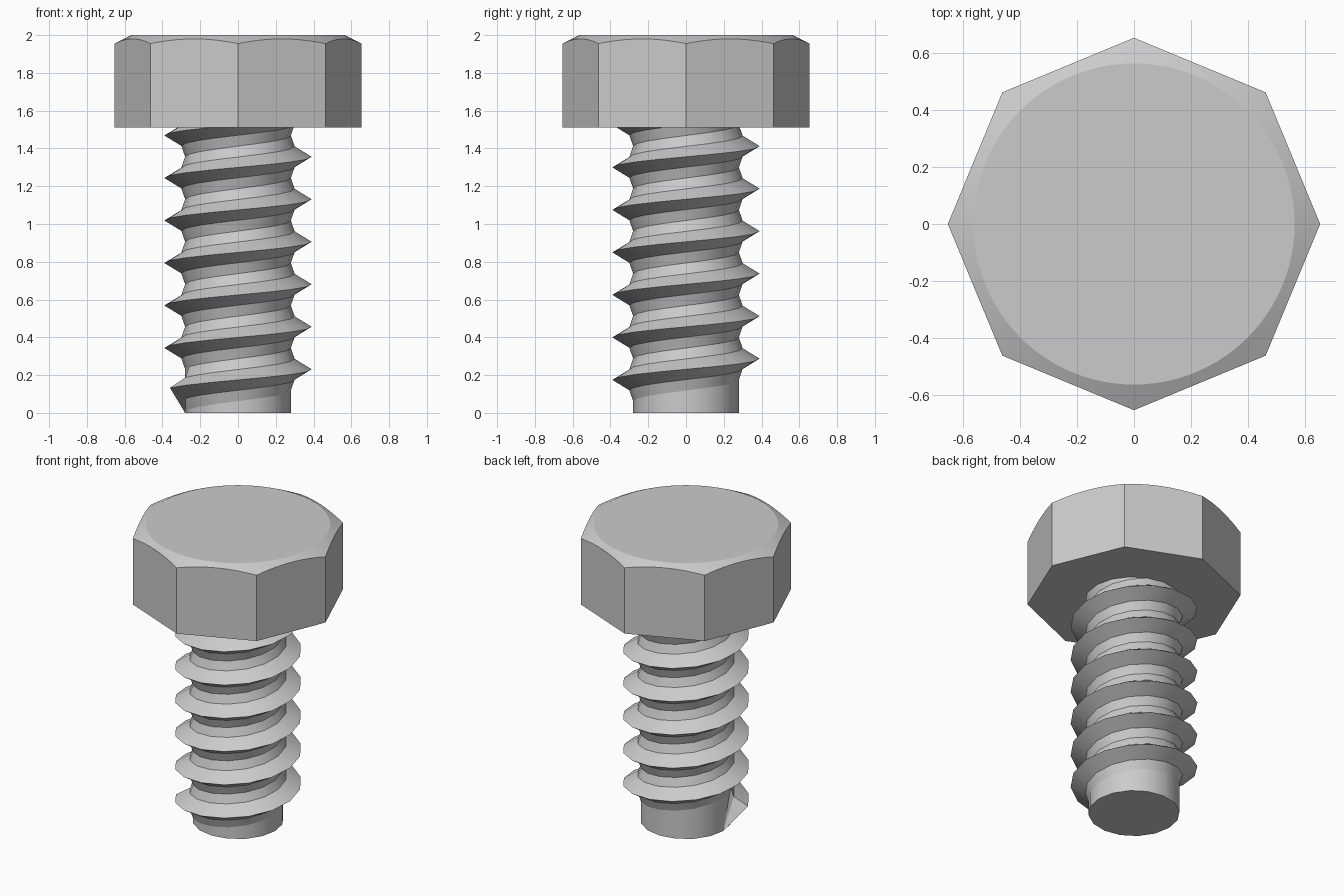
import bpy
import bmesh
from math import sin, cos, pi, radians

if "Cube" in bpy.data.objects:
    bpy.data.objects.remove(bpy.data.objects["Cube"])

CORE, CREST, PITCH, SEG = 0.28, 0.39, 0.225, 16
HEAD_R, TOP_R, HEAD_Z, TOP_Z = 0.655, 0.565, 1.51, 2.0


def ring_point(r, a, z):
    return (r * cos(a), r * sin(a), z)


def finish(name, bm, angle):
    bmesh.ops.remove_doubles(bm, verts=bm.verts, dist=1e-5)
    bmesh.ops.recalc_face_normals(bm, faces=bm.faces)
    me = bpy.data.meshes.new(name)
    bm.to_mesh(me)
    bm.free()
    ob = bpy.data.objects.new(name, me)
    bpy.context.collection.objects.link(ob)
    me.shade_smooth()
    me.set_sharp_from_angle(angle=radians(angle))
    return ob


def loft(bm, rows, closed):
    """Skin quads between successive rows of points."""
    vs = [[bm.verts.new(p) for p in row] for row in rows]
    n = len(vs[0])
    for a, b in zip(vs, vs[1:]):
        for j in range(n if closed else n - 1):
            k = (j + 1) % n
            bm.faces.new((a[j], a[k], b[k], b[j]))
    return vs


# Octagonal head with a conical chamfer on top
bm = bmesh.new()
N = 96
angles = [2 * pi * i / N for i in range(N)]


def octagon_radius(a):
    return HEAD_R * cos(pi / 8) / cos(a % (pi / 4) - pi / 8)


bottom = [ring_point(octagon_radius(a), a, HEAD_Z) for a in angles]
shoulder = [ring_point(octagon_radius(a), a, TOP_Z - 0.5 * (octagon_radius(a) - TOP_R))
            for a in angles]
top = [ring_point(TOP_R, a, TOP_Z) for a in angles]
rows = loft(bm, [bottom, shoulder, top], True)
bm.faces.new(rows[0])
bm.faces.new(rows[-1])
finish("head", bm, 20)

# Plain core of the shank
bm = bmesh.new()
ring = [2 * pi * i / SEG for i in range(SEG)]
rows = loft(bm, [[ring_point(CORE, a, z) for a in ring] for z in (0, HEAD_Z + 0.05)], True)
bm.faces.new(rows[0])
bm.faces.new(rows[-1])
finish("shank_core", bm, 28)

# Helical thread: starts from a point at the foot and ends inside the head
profile = [(CORE, -PITCH / 2), (0.30, -0.055), (CREST, 0), (0.30, 0.055), (CORE, PITCH / 2)]
bm = bmesh.new()
rows = [[ring_point(CORE, -pi, 0)] * len(profile)]
for i in range(1, int(SEG * 6.9)):
    a = -pi + 2 * pi * i / SEG
    z = 0.231 + PITCH * a / (2 * pi)
    rows.append([ring_point(r, a, z + dz) for r, dz in profile])
vs = loft(bm, rows, False)
bm.faces.new(vs[-1])
bmesh.ops.dissolve_degenerate(bm, dist=1e-5, edges=bm.edges)
finish("thread", bm, 28)
